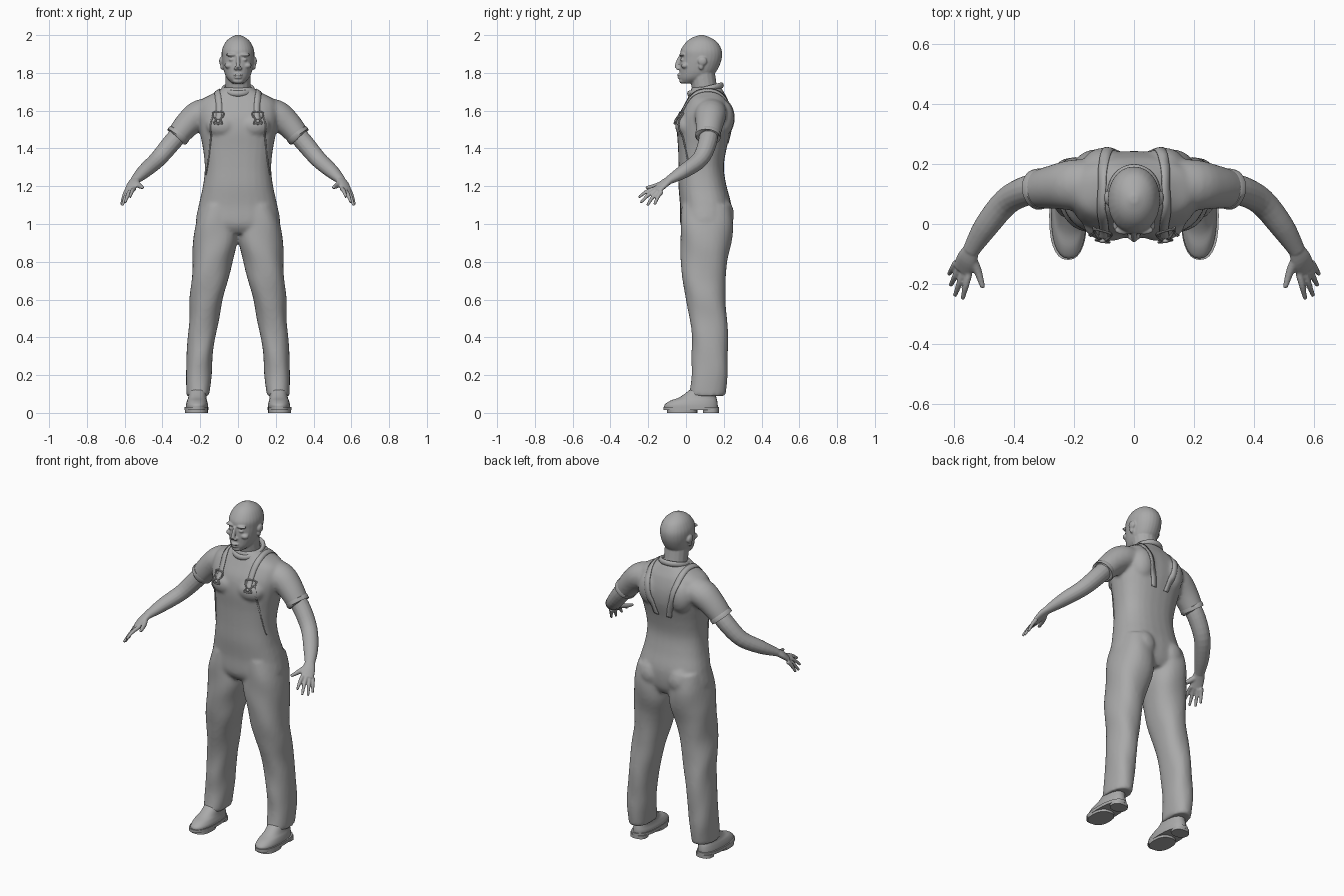
import bpy, bmesh, math
from mathutils import Vector, Matrix

cube = bpy.data.objects.get("Cube")
if cube:
    bpy.data.objects.remove(cube, do_unlink=True)

grey = bpy.data.materials.new("plain_grey")
grey.use_nodes = True
tone = (0.4, 0.4, 0.4, 1)
grey.diffuse_color = tone
grey.node_tree.nodes["Principled BSDF"].inputs["Base Color"].default_value = tone

SIDES = (1, -1)


# ---------- helpers ----------
def dense(rows, steps=4, closed=False):
    """Catmull-Rom interpolation through rows of numbers."""
    count, out = len(rows), []
    pick = lambda i: rows[i % count] if closed else rows[max(0, min(count - 1, i))]
    for i in range(count if closed else count - 1):
        a, b, c, d = (pick(i + k) for k in (-1, 0, 1, 2))
        for j in range(steps):
            t = j / steps
            out.append([0.5 * (2 * q + (r - p) * t + (2 * p - 5 * q + 4 * r - w) * t * t
                               + (3 * q - p - 3 * r + w) * t ** 3)
                        for p, q, r, w in zip(a, b, c, d)])
    if not closed:
        out.append(list(rows[-1]))
    return out


def loft(bm, rings, power=2.0, closed=False, segs=28, fold=0.0):
    """Skin rings of (centre, u axis, v axis)."""
    shape = lambda f: math.copysign(abs(f) ** (2 / power), f)
    loops = []
    for c, u, v in rings:
        loop = []
        for k in range(segs):
            a = math.tau * k / segs
            g = 1 + fold * math.sin(3 * a + 23 * c.z)
            loop.append(bm.verts.new(c + g * (u * shape(math.cos(a)) + v * shape(math.sin(a)))))
        loops.append(loop)
    pairs = list(zip(loops, loops[1:])) + ([(loops[-1], loops[0])] if closed else [])
    for p, q in pairs:
        for k in range(segs):
            n = (k + 1) % segs
            bm.faces.new((p[k], p[n], q[n], q[k]))
    if not closed:
        bm.faces.new(loops[0])
        bm.faces.new(loops[-1])


def stack(bm, rows, s=1, power=2.0, steps=4, fold=0.0):
    """Horizontal rings: z, centre x, half width, front y, back y."""
    loft(bm, [(Vector((s * x, (f + b) / 2, z)), Vector((s * r, 0, 0)), Vector((0, (b - f) / 2, 0)))
              for z, x, r, f, b in dense(rows, steps)], power, fold=fold)


def tube(bm, rows, s=1, ref=(1, 1, 0), closed=False, segs=16, steps=4):
    """Rings across a path: x, y, z, thickness, breadth (breadth lies along ref)."""
    pts = dense(rows, steps, closed)
    pos = [Vector((s * p[0], p[1], p[2])) for p in pts]
    ref, n, rings = Vector((s * ref[0], ref[1], ref[2])), len(pos), []
    for i, p in enumerate(pts):
        if closed:
            t = pos[(i + 1) % n] - pos[i - 1]
        else:
            t = pos[min(i + 1, n - 1)] - pos[max(i - 1, 0)]
        t.normalize()
        u = t.cross(ref).normalized()
        rings.append((pos[i], u * p[3], u.cross(t) * p[4]))
    loft(bm, rings, closed=closed, segs=segs)


def blob(bm, centre, radii):
    bmesh.ops.create_uvsphere(bm, u_segments=20, v_segments=12, radius=1,
                              matrix=Matrix.Translation(centre) @ Matrix.Diagonal((*radii, 1)))


def twin_blob(bm, centre, radii):
    for s in SIDES:
        blob(bm, (s * centre[0], *centre[1:]), radii)


def finish(bm, name, voxel=0, smooth=0):
    bmesh.ops.recalc_face_normals(bm, faces=bm.faces)
    mesh = bpy.data.meshes.new(name)
    bm.to_mesh(mesh)
    bm.free()
    mesh.materials.append(grey)
    obj = bpy.data.objects.new(name, mesh)
    bpy.context.collection.objects.link(obj)
    bpy.ops.object.select_all(action='DESELECT')
    obj.select_set(True)
    bpy.context.view_layer.objects.active = obj
    bpy.ops.object.shade_smooth_by_angle(angle=math.radians(40))
    if voxel:
        m = obj.modifiers.new("fuse", 'REMESH')
        m.mode, m.voxel_size, m.use_smooth_shade = 'VOXEL', voxel, True
        m = obj.modifiers.new("soften", 'SMOOTH')
        m.factor, m.iterations = 0.5, smooth
    return obj


# ---------- overalls and shirt, fused into one cloth body ----------
bm = bmesh.new()
stack(bm, [(0.95, 0, .17, .0, .21), (1.0, 0, .222, -.03, .235), (1.1, 0, .208, -.032, .24),
           (1.2, 0, .186, -.04, .215), (1.3, 0, .176, -.04, .2), (1.4, 0, .186, -.042, .215),
           (1.5, 0, .205, -.048, .24), (1.58, 0, .215, -.035, .242), (1.65, 0, .2, .0, .225),
           (1.69, 0, .135, .02, .205), (1.725, 0, .075, .03, .185)], power=2.4)
for s in SIDES:
    # trouser leg
    stack(bm, [(.09, .212, .06, .012, .208), (.2, .208, .068, .03, .22), (.3, .203, .069, .03, .222),
               (.4, .193, .073, .03, .222), (.5, .179, .079, .02, .218), (.6, .168, .088, .0, .21),
               (.7, .15, .096, -.02, .208), (.8, .135, .106, -.026, .22),
               (.9, .12, .117, -.03, .24), (1.0, .113, .112, -.03, .248), (1.1, .1, .1, -.02, .24)],
          s, 2.3, fold=0.02)
    # short sleeve
    tube(bm, [(.11, .13, 1.6, .07, .085), (.2, .13, 1.58, .078, .085), (.265, .124, 1.53, .07, .074),
              (.323, .115, 1.462, .06, .064)], s, ref=(0, 1, 0), segs=24)
twin_blob(bm, (.095, .165, 1.05), (.085, .09, .1))
twin_blob(bm, (.085, .0, 1.52), (.085, .058, .065))
twin_blob(bm, (.1, .19, 1.56), (.075, .065, .1))
garment = finish(bm, "overalls_and_shirt", 0.01, 5)

# ---------- sleeve hems ----------
bm = bmesh.new()
for s in SIDES:
    tube(bm, [(.309, .118, 1.48, .058, .062), (.311, .118, 1.478, .064, .068),
              (.323, .115, 1.462, .064, .068), (.325, .115, 1.46, .056, .06)],
         s, ref=(0, 1, 0), segs=28, steps=1)
finish(bm, "sleeve_hems")

# ---------- head, face and neck ----------
bm = bmesh.new()
stack(bm, [(1.745, 0, .03, -.025, .05), (1.77, 0, .057, -.034, .12), (1.8, 0, .072, -.034, .155),
           (1.84, 0, .081, -.034, .178), (1.88, 0, .086, -.03, .19), (1.92, 0, .085, -.028, .189),
           (1.96, 0, .068, -.002, .168), (1.985, 0, .043, .03, .133), (2.0, 0, .012, .07, .095)], power=2.1)
tube(bm, [(0, .115, 1.65, .075, .075), (0, .1, 1.71, .067, .068), (0, .085, 1.8, .068, .068)], ref=(1, 0, 0))
tube(bm, [(0, -.028, 1.888, .01, .009), (0, -.04, 1.86, .012, .01), (0, -.051, 1.828, .011, .013)], ref=(1, 0, 0))
blob(bm, (0, -.035, 1.79), (.025, .013, .007))
blob(bm, (0, -.034, 1.776), (.02, .012, .007))
blob(bm, (0, -.018, 1.757), (.028, .018, .014))
twin_blob(bm, (.011, -.041, 1.824), (.011, .012, .009))
twin_blob(bm, (.033, -.02, 1.896), (.032, .016, .009))
twin_blob(bm, (.033, -.017, 1.87), (.016, .014, .009))
twin_blob(bm, (.048, -.004, 1.838), (.024, .022, .016))
twin_blob(bm, (.088, .087, 1.862), (.012, .024, .024))
twin_blob(bm, (.084, .08, 1.836), (.01, .014, .02))
finish(bm, "head", 0.0045, 3)

# ---------- bare arms with hands ----------
for s, side in zip(SIDES, ("left", "right")):
    bm = bmesh.new()
    tube(bm, [(.29, .122, 1.5, .048, .05), (.353, .113, 1.428, .049, .05), (.425, .075, 1.343, .044, .046),
              (.495, -.01, 1.28, .037, .041), (.545, -.09, 1.232, .022, .028)], s)
    tube(bm, [(.54, -.08, 1.238, .02, .026), (.557, -.118, 1.212, .019, .036),
              (.573, -.155, 1.178, .013, .035)], s)
    fingers = [((.55, -.163, 1.187), (.572, -.25, 1.142)), ((.567, -.158, 1.179), (.598, -.24, 1.113)),
               ((.581, -.145, 1.173), (.612, -.205, 1.098)), ((.592, -.128, 1.172), (.617, -.167, 1.103))]
    for root, tip in fingers:
        mid = [(a + b) / 2 for a, b in zip(root, tip)]
        mid[2] += .008
        tube(bm, [(*root, .012, .012), (*mid, .0105, .0105), (*tip, .007, .007)], s)
    tube(bm, [(.545, -.108, 1.222, .016, .018), (.522, -.155, 1.203, .014, .014),
              (.504, -.213, 1.192, .008, .008)], s)
    finish(bm, side + "_arm", 0.0045, 3)

# ---------- shoes ----------
for s, side in zip(SIDES, ("left", "right")):
    bm = bmesh.new()
    stack(bm, [(.028, .218, .058, -.115, .168), (.045, .217, .058, -.112, .168), (.065, .217, .053, -.082, .165),
               (.085, .215, .048, -.03, .16), (.13, .212, .045, .03, .158)], s, 2.3)
    finish(bm, side + "_shoe_upper")
    bm = bmesh.new()
    for low, high, front, back, half in ((.014, .032, -.12, .175, .063), (0, .02, -.1, .06, .06),
                                         (0, .02, .09, .174, .05)):
        stack(bm, [(low, .22, half, front, back), (high, .22, half, front, back)], s, 2.4, 1)
    finish(bm, side + "_shoe_sole")

# ---------- collar ring ----------
bm = bmesh.new()
ring = []
for k in range(12):
    a = math.tau * k / 12
    ring.append((.077 * math.cos(a), .103 + .085 * math.sin(a), 1.712 + .022 * math.sin(a), .012, .016))
tube(bm, ring, ref=(0, 0, 1), closed=True, segs=12)
finish(bm, "collar")


# ---------- straps and bib edges, laid on the cloth ----------
def ribbon(name, path, width):
    bm = bmesh.new()
    for s in SIDES:
        rows = [[bm.verts.new((s * (x + k * width / 2), y, z)) for k in (-1, 0, 1)]
                for x, y, z in dense(path, 8)]
        for p, q in zip(rows, rows[1:]):
            for k in (0, 1):
                bm.faces.new((p[k], p[k + 1], q[k + 1], q[k]))
    obj = finish(bm, name)
    m = obj.modifiers.new("lay", 'SHRINKWRAP')
    m.target, m.offset, m.wrap_mode = garment, 0.002, 'ABOVE_SURFACE'
    m = obj.modifiers.new("thickness", 'SOLIDIFY')
    m.thickness, m.offset = 0.005, 0


ribbon("shoulder_straps", [(.105, -.06, 1.56), (.105, -.02, 1.64), (.108, .06, 1.695), (.108, .14, 1.71),
                           (.1, .22, 1.66), (.075, .26, 1.55), (.045, .25, 1.42)], .034)
ribbon("bib_edges", [(.145, -.04, 1.6), (.15, -.04, 1.5), (.162, -.01, 1.38), (.17, .03, 1.26)], .01)

# ---------- strap buckles ----------
scene_state = bpy.context.evaluated_depsgraph_get()
cloth = garment.evaluated_get(scene_state)
bm = bmesh.new()
for s in SIDES:
    def on_cloth(x, z):
        hit, spot, _, _ = cloth.ray_cast(Vector((s * x, -1, z)), Vector((0, 1, 0)))
        return (x, spot.y - .007 if hit else -.06, z, .004, .004)
    frame = [(-.024, .03), (.024, .03), (.027, .01), (.012, -.008), (.022, -.03), (-.022, -.03),
             (-.012, -.008), (-.027, .01)]
    tube(bm, [on_cloth(.105 + x, 1.562 + z) for x, z in frame], s, ref=(0, 1, 0), closed=True, segs=8)
    x, y, z, _, _ = on_cloth(.105, 1.545)
    blob(bm, (s * x, y, z), (.01, .007, .01))
finish(bm, "strap_buckles")
